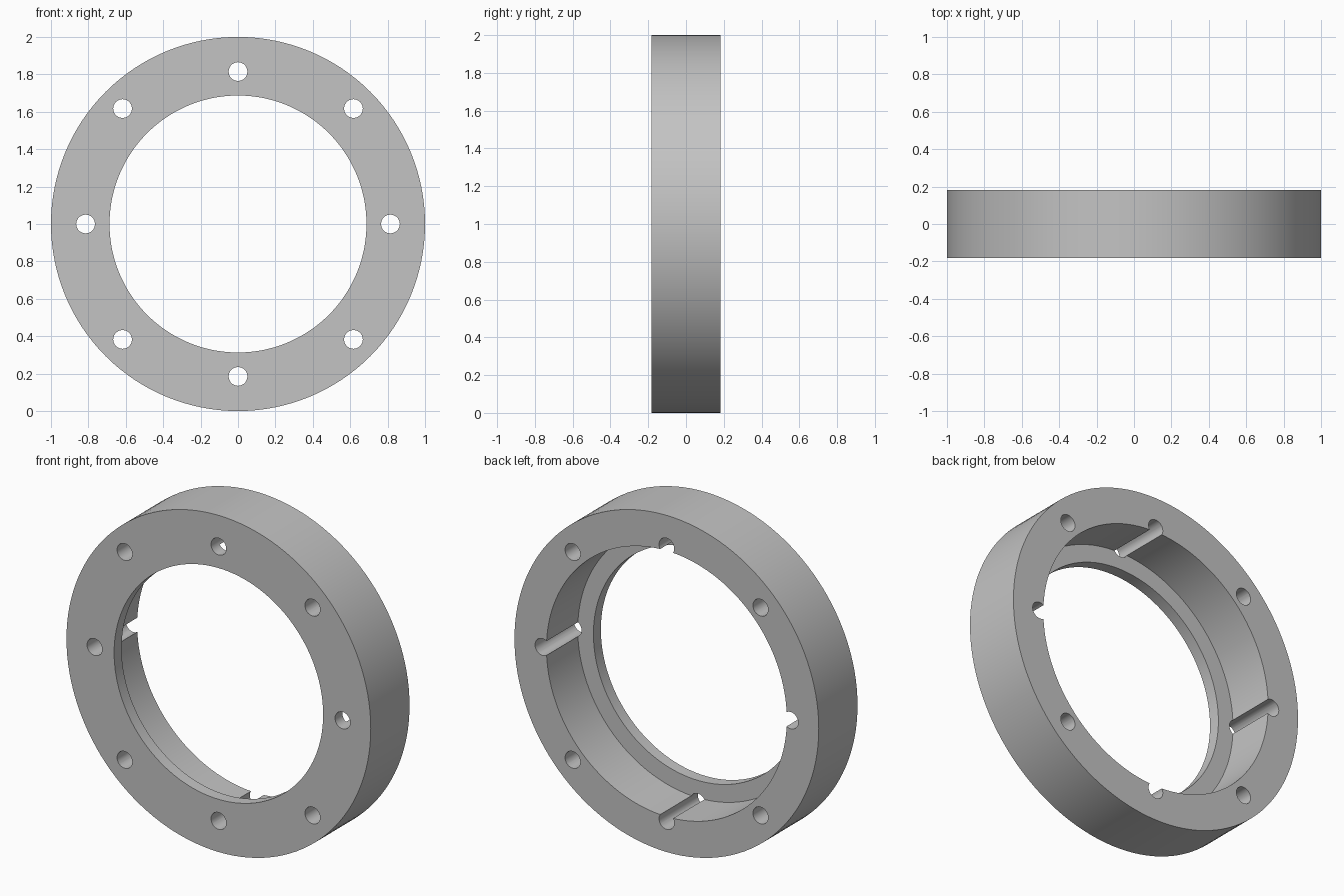
import bpy
import bmesh
import math
from mathutils import Matrix, Vector

cube = bpy.data.objects.get("Cube")
if cube:
    bpy.data.objects.remove(cube, do_unlink=True)

SEGMENTS = 128
HALF_DEPTH = 0.182
OUTER_R, RECESS_R, BORE_R = 1.0, 0.79, 0.687
LIP_BACK = -HALF_DEPTH + 0.07
HOLE_R = 0.05
CENTRE = Vector((0, 0, 1))

# Plain grey metal
grey = bpy.data.materials.new("grey_metal")
grey.use_nodes = True
colour = (0.55, 0.55, 0.55, 1)
grey.diffuse_color = colour
grey.node_tree.nodes["Principled BSDF"].inputs["Base Color"].default_value = colour


def make_object(name, bm):
    bmesh.ops.recalc_face_normals(bm, faces=bm.faces)
    mesh = bpy.data.meshes.new(name)
    bm.to_mesh(mesh)
    bm.free()
    mesh.materials.append(grey)
    obj = bpy.data.objects.new(name, mesh)
    bpy.context.collection.objects.link(obj)
    return obj


# Ring body: turned section with a front lip and a recess open to the back
profile = [
    (OUTER_R, -HALF_DEPTH), (OUTER_R, HALF_DEPTH),
    (RECESS_R, HALF_DEPTH), (RECESS_R, LIP_BACK),
    (BORE_R, LIP_BACK), (BORE_R, -HALF_DEPTH),
]
bm = bmesh.new()
verts = [bm.verts.new(CENTRE + Vector((r, y, 0))) for r, y in profile]
edges = [bm.edges.new((v, verts[(i + 1) % len(verts)])) for i, v in enumerate(verts)]
bmesh.ops.spin(bm, geom=verts + edges, cent=CENTRE, axis=(0, 1, 0),
               angle=math.tau, steps=SEGMENTS, use_merge=True)
bmesh.ops.remove_doubles(bm, verts=bm.verts, dist=0.0001)
ring = make_object("flange_ring", bm)

# Bolt hole cutters: four on the axes break into the recess, four sit further out
bm = bmesh.new()
for i in range(8):
    radius = 0.815 if i % 2 == 0 else 0.873
    angle = i * math.tau / 8
    spot = CENTRE + Vector((radius * math.cos(angle), 0, radius * math.sin(angle)))
    bmesh.ops.create_cone(
        bm, cap_ends=True, segments=32, radius1=HOLE_R, radius2=HOLE_R, depth=1,
        matrix=Matrix.Translation(spot) @ Matrix.Rotation(math.pi / 2, 4, "X"))
cutter = make_object("bolt_hole_cutter", bm)
cutter.hide_render = True

cut = ring.modifiers.new("bolt_holes", "BOOLEAN")
cut.operation = "DIFFERENCE"
cut.solver = "EXACT"
cut.object = cutter

# Apply the holes and shade the round walls smooth
bpy.ops.object.select_all(action="DESELECT")
ring.select_set(True)
bpy.context.view_layer.objects.active = ring
bpy.ops.object.modifier_apply(modifier=cut.name)
bpy.data.objects.remove(cutter, do_unlink=True)
bpy.ops.object.shade_smooth_by_angle(angle=math.radians(30))
